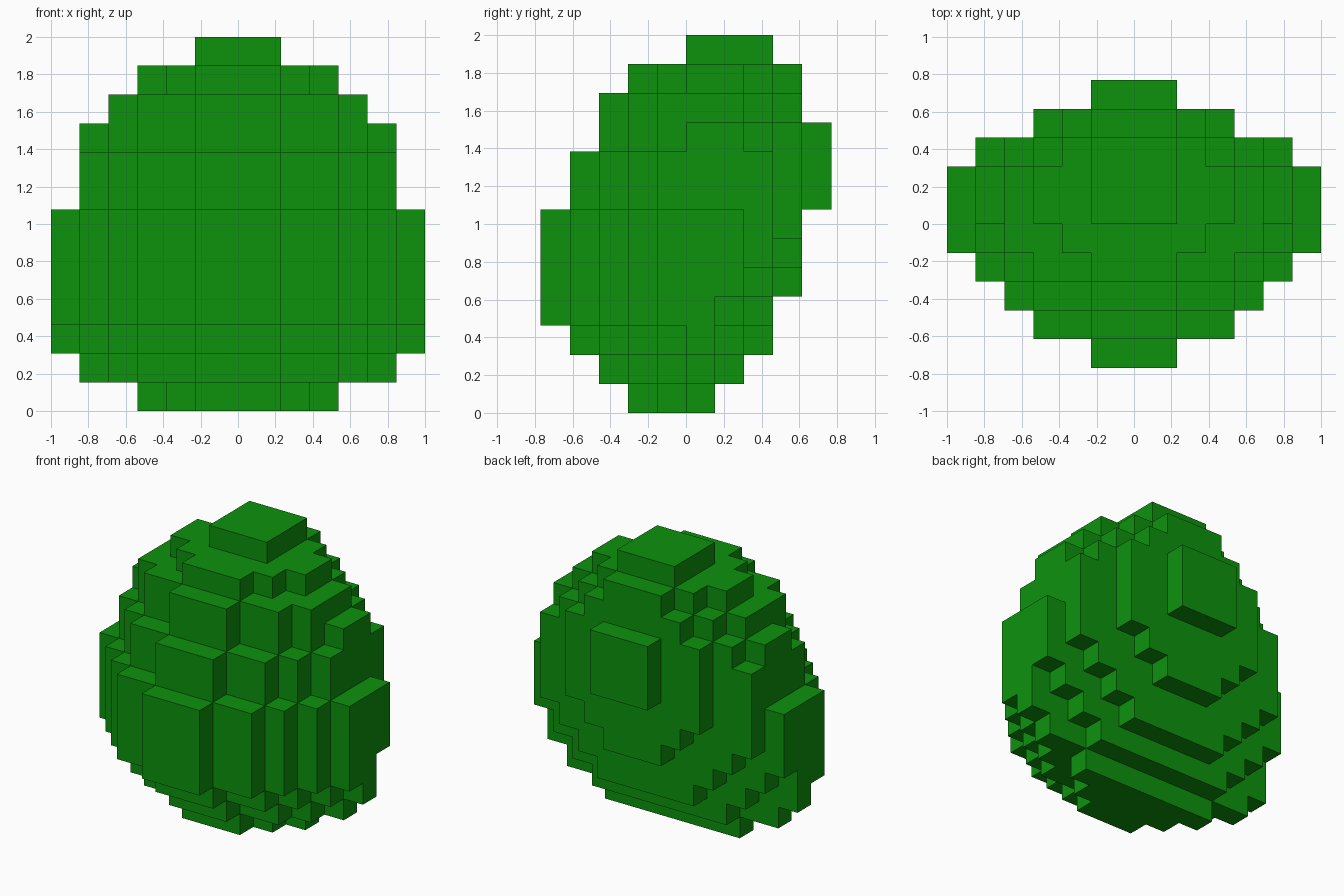
import bpy
import bmesh
from mathutils import Vector

if "Cube" in bpy.data.objects:
    bpy.data.objects.remove(bpy.data.objects["Cube"], do_unlink=True)

CELL = 2 / 13

# Each layer, bottom to top: first row from the front, then block widths row by row
LAYERS = [
    (3, [3, 5, 7]),
    (2, [3, 7, 9, 11, 7]),
    (1, [3, 7, 9, 11, 13, 9, 5]),
    (0, [3, 7, 9, 11, 13, 13, 11, 7]),
    (0, [3, 7, 9, 11, 13, 13, 13, 9, 3]),
    (0, [3, 7, 9, 11, 13, 13, 13, 11, 5]),
    (0, [3, 7, 9, 11, 13, 13, 13, 11, 7]),
    (1, [3, 7, 9, 11, 11, 11, 11, 7, 3]),
    (1, [3, 7, 9, 11, 11, 11, 11, 7, 3]),
    (2, [3, 7, 9, 11, 11, 9, 7, 3]),
    (2, [3, 7, 9, 9, 9, 7, 5]),
    (3, [3, 5, 7, 7, 5, 3]),
    (5, [3, 3, 3]),
]

# Fill the block grid, centred on x
blocks = set()
for k, (start, widths) in enumerate(LAYERS):
    for j, width in enumerate(widths, start):
        half = width // 2
        blocks.update((i, j, k) for i in range(-half, half + 1))

# Skin the blocks: a quad wherever a block meets open air
bm = bmesh.new()
corners = {}


def corner(p):
    key = tuple(round(c * 2) for c in p)
    if key not in corners:
        corners[key] = bm.verts.new((p.x * CELL, (p.y - 4.5) * CELL, (p.z + 0.5) * CELL))
    return corners[key]


for block in sorted(blocks):
    centre = Vector(block)
    for axis in range(3):
        for sign in (-1, 1):
            n = Vector((0, 0, 0))
            n[axis] = sign
            if tuple(int(c) for c in centre + n) in blocks:
                continue
            u = Vector((0, 0, 0))
            u[(axis + 1) % 3] = 0.5
            v = n.cross(u)
            middle = centre + n / 2
            bm.faces.new([corner(middle + a * u + b * v)
                          for a, b in ((-1, -1), (1, -1), (1, 1), (-1, 1))])

mesh = bpy.data.meshes.new("block_egg")
bm.to_mesh(mesh)
bm.free()
egg = bpy.data.objects.new("block_egg", mesh)
bpy.context.collection.objects.link(egg)

# Single flat green
green = bpy.data.materials.new("leaf_green")
colour = (0.004, 0.29, 0.004, 1)
green.diffuse_color = colour
green.use_nodes = True
green.node_tree.nodes["Principled BSDF"].inputs["Base Color"].default_value = colour
mesh.materials.append(green)
